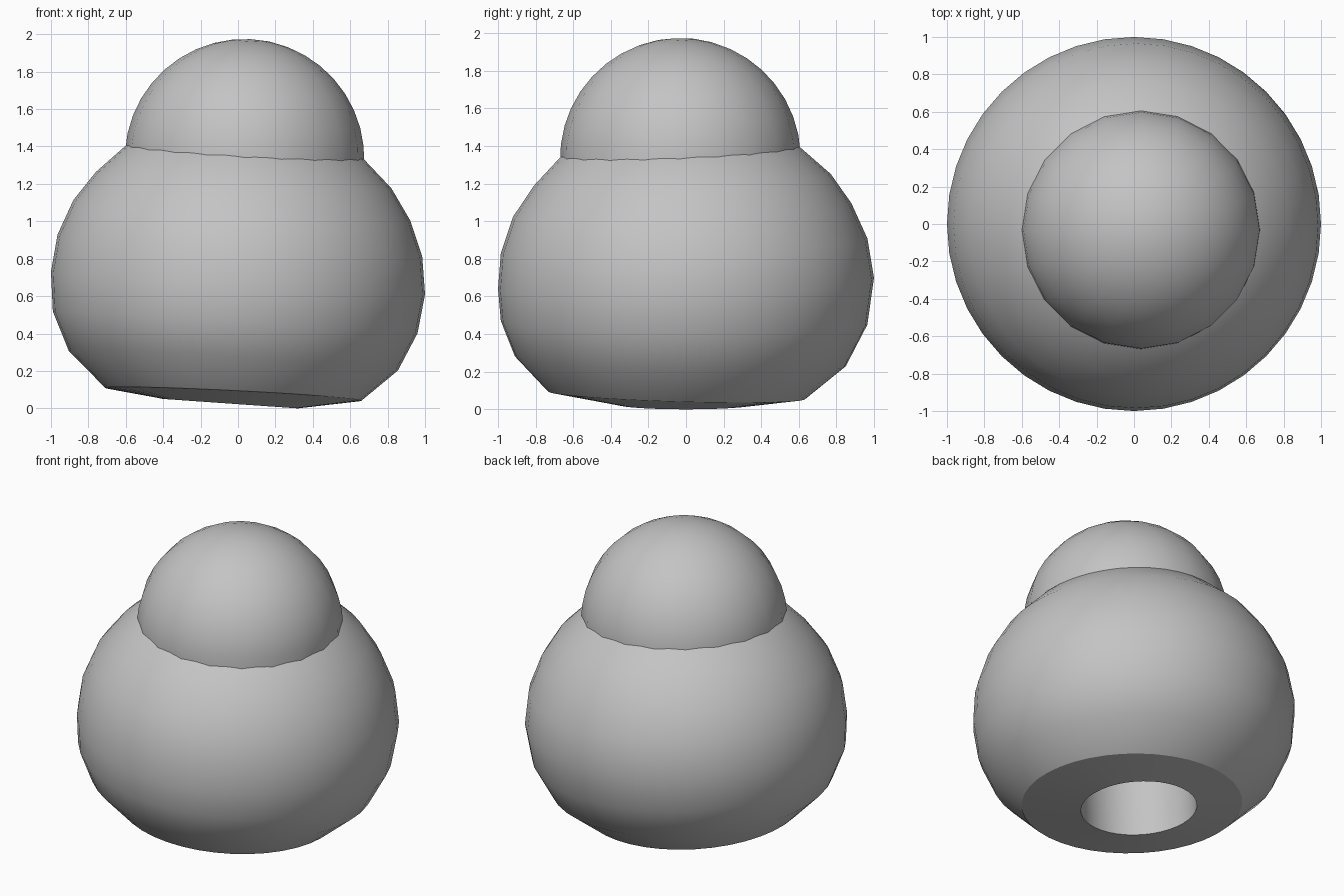
import bpy, bmesh, math
from mathutils import Vector

if "Cube" in bpy.data.objects:
    bpy.data.objects.remove(bpy.data.objects["Cube"])

grey = bpy.data.materials.new("plain grey")
grey.diffuse_color = (0.55, 0.55, 0.55, 1)
grey.use_nodes = True
grey.node_tree.nodes["Principled BSDF"].inputs["Base Color"].default_value = grey.diffuse_color


def finish(name, bm):
    bmesh.ops.recalc_face_normals(bm, faces=bm.faces)
    mesh = bpy.data.meshes.new(name)
    bm.to_mesh(mesh)
    bm.free()
    mesh.materials.append(grey)
    obj = bpy.data.objects.new(name, mesh)
    bpy.context.collection.objects.link(obj)
    bpy.ops.object.select_all(action='DESELECT')
    obj.select_set(True)
    bpy.context.view_layer.objects.active = obj
    bpy.ops.object.shade_smooth_by_angle(angle=math.radians(30))


# Body: slightly tilted rings (radius, centre x, y, z, slope in x, slope in y),
# running from the socket floor out over the base and up to the top
rings = [
    (0.36, 0.01, 0.00, 0.95, -0.07, 0.00),    # socket floor
    (0.36, -0.04, 0.00, 0.025, -0.07, 0.00),  # socket rim
    (0.685, -0.025, -0.05, 0.075, -0.05, -0.03),  # base edge
    (0.88, -0.025, -0.03, 0.255, -0.06, -0.03),
    (0.975, -0.015, -0.01, 0.46, -0.06, -0.01),
    (1.00, 0.00, 0.00, 0.67, -0.06, 0.03),
    (0.975, 0.01, -0.01, 0.87, -0.06, 0.04),
    (0.90, 0.02, -0.02, 1.06, -0.06, 0.04),
    (0.79, 0.03, -0.02, 1.22, -0.055, 0.04),
    (0.635, 0.035, -0.03, 1.37, -0.055, 0.04),
    (0.40, 0.04, -0.03, 1.50, -0.055, 0.04),
]
N = 40
bm = bmesh.new()
loops = []
for r, cx, cy, cz, sx, sy in rings:
    loop = []
    for i in range(N):
        a = 2 * math.pi * i / N
        x, y = r * math.cos(a), r * math.sin(a)
        loop.append(bm.verts.new((cx + x, cy + y, cz + sx * x + sy * y)))
    loops.append(loop)
for lo, hi in zip(loops, loops[1:]):
    for i in range(N):
        j = (i + 1) % N
        bm.faces.new((lo[i], lo[j], hi[j], hi[i]))
bm.faces.new(loops[0])
bm.faces.new(loops[-1])
finish("round_body", bm)

# Head: upper half of a smaller ball, leaning with the body
bm = bmesh.new()
bmesh.ops.create_uvsphere(bm, u_segments=20, v_segments=20, radius=0.64)
lean = Vector((0, 0, 1)).rotation_difference(Vector((0.055, -0.04, 1)))
bmesh.ops.rotate(bm, verts=bm.verts, matrix=lean.to_matrix())
bmesh.ops.translate(bm, verts=bm.verts, vec=(0.035, -0.03, 1.335))
low = [v for v in bm.verts if v.co.z < 1.2]
bmesh.ops.delete(bm, geom=low, context='VERTS')
finish("round_head", bm)
